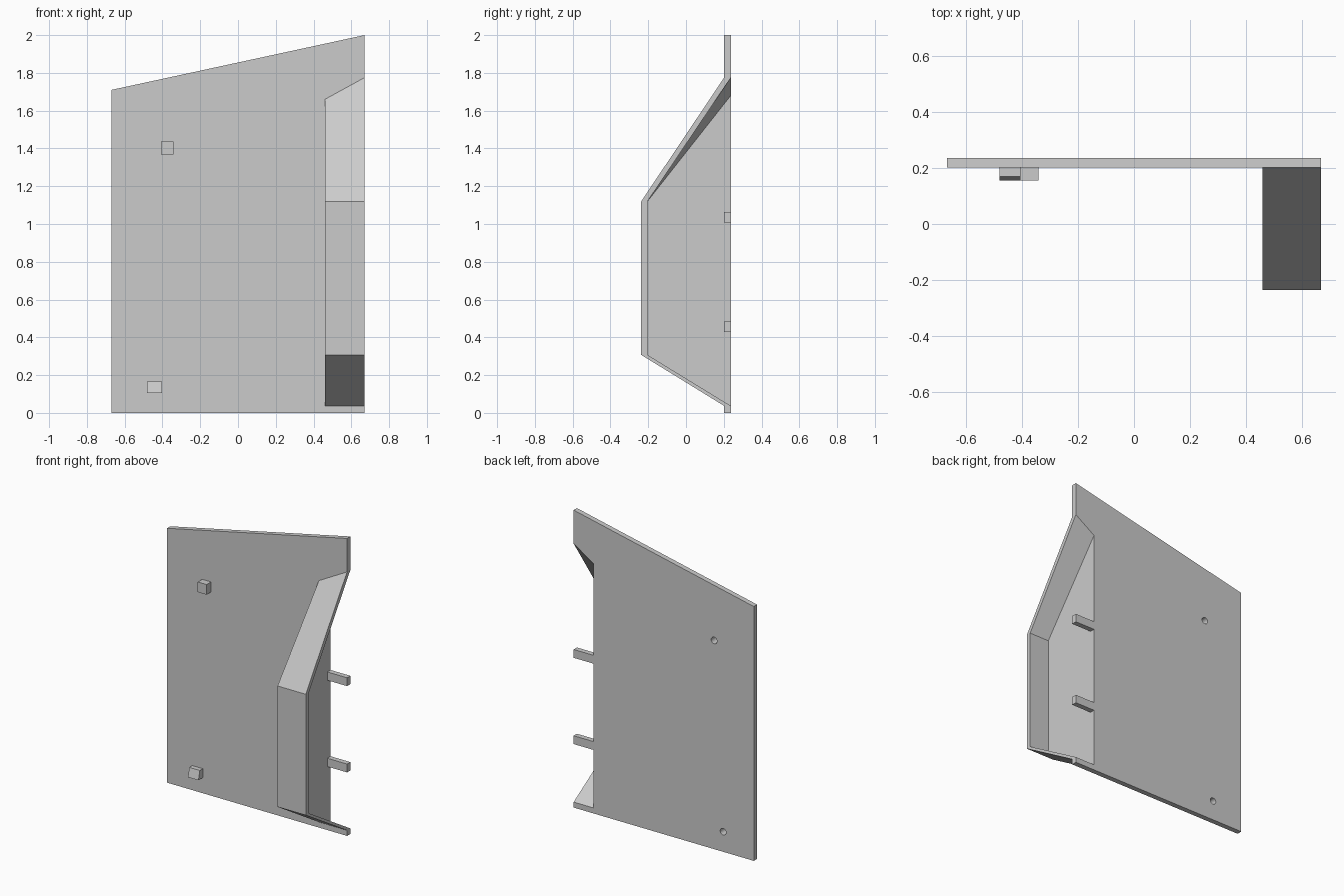
import bpy
import bmesh
from math import radians

cube = bpy.data.objects.get("Cube")
if cube:
    bpy.data.objects.remove(cube)

grey = bpy.data.materials.new("light grey")
grey.use_nodes = True
grey.diffuse_color = (0.6, 0.6, 0.6, 1)
grey.node_tree.nodes["Principled BSDF"].inputs["Base Color"].default_value = (0.6, 0.6, 0.6, 1)

FRONT, BACK = 0.202, 0.237   # panel faces
SIDE = 0.67                  # half width
WALL_OUT, WALL_IN = 0.46, 0.523


def finish(name, bm):
    bmesh.ops.recalc_face_normals(bm, faces=bm.faces)
    mesh = bpy.data.meshes.new(name)
    bm.to_mesh(mesh)
    bm.free()
    mesh.materials.append(grey)
    obj = bpy.data.objects.new(name, mesh)
    bpy.context.collection.objects.link(obj)
    return obj


def plate(name, outline, y0, y1):
    """Extrude an x/z outline from y0 to y1."""
    bm = bmesh.new()
    face = bm.faces.new([bm.verts.new((x, y0, z)) for x, z in outline])
    new = bmesh.ops.extrude_face_region(bm, geom=[face])["geom"]
    bmesh.ops.translate(bm, vec=(0, y1 - y0, 0),
                        verts=[v for v in new if isinstance(v, bmesh.types.BMVert)])
    return finish(name, bm)


def box(name, x0, x1, y0, y1, z0, z1):
    return plate(name, [(x0, z0), (x1, z0), (x1, z1), (x0, z1)], y0, y1)


# Flat panel with a slanted top and a notch in its left edge
panel = plate("panel", [(-SIDE, 0), (SIDE, 0), (SIDE, 0.037), (WALL_IN, 0.037),
                        (WALL_IN, 1.68), (SIDE, 1.775), (SIDE, 2), (-SIDE, 1.71)],
              FRONT, BACK)


# Hollow cover, open at the side and back
def section(bm, x, y_back, y_front, top):
    points = [(y_back, top), (y_front, 1.12), (y_front, 0.307), (y_back, 0.037)]
    return [bm.verts.new((x, y, z)) for y, z in points]


bm = bmesh.new()
rings = [section(bm, WALL_OUT, FRONT, -0.237, 1.66),
         section(bm, SIDE, FRONT, -0.237, 1.775),
         section(bm, SIDE, BACK, -0.204, 1.775),
         section(bm, WALL_IN, BACK, -0.204, 1.68)]
bm.faces.new(rings[0])
bm.faces.new(rings[3])
for a, b in zip(rings, rings[1:]):
    for i in range(3):
        bm.faces.new([a[i], a[i + 1], b[i + 1], b[i]])
for i in (0, 3):
    bm.faces.new([ring[i] for ring in rings])
finish("side_cover", bm)

# Bars across the open back of the cover
for name, z in (("upper_bar", 1.035), ("lower_bar", 0.455)):
    box(name, WALL_IN - 0.01, SIDE, FRONT, BACK, z - 0.028, z + 0.028)

# Front pegs, each with a blind screw hole from the back
for name, x, z, w, h in (("upper", -0.375, 1.403, 0.033, 0.034),
                         ("lower", -0.442, 0.135, 0.039, 0.03)):
    peg = box(name + "_peg", x - w, x + w, 0.155, FRONT, z - h, z + h)
    if name == "lower":
        for v in peg.data.vertices:
            if v.co.y < 0.16 and v.co.z > z:
                v.co.y += 0.015
    bpy.ops.mesh.primitive_cylinder_add(vertices=24, radius=0.022, depth=0.08,
                                        location=(x, BACK - 0.02, z),
                                        rotation=(radians(90), 0, 0))
    cutter = bpy.context.object
    cutter.name = name + "_hole_cutter"
    cutter.data.materials.append(grey)
    cutter.hide_render = True
    cutter.hide_set(True)
    for target in (panel, peg):
        mod = target.modifiers.new(name + "_hole", "BOOLEAN")
        mod.operation = "DIFFERENCE"
        mod.solver = "EXACT"
        mod.object = cutter
